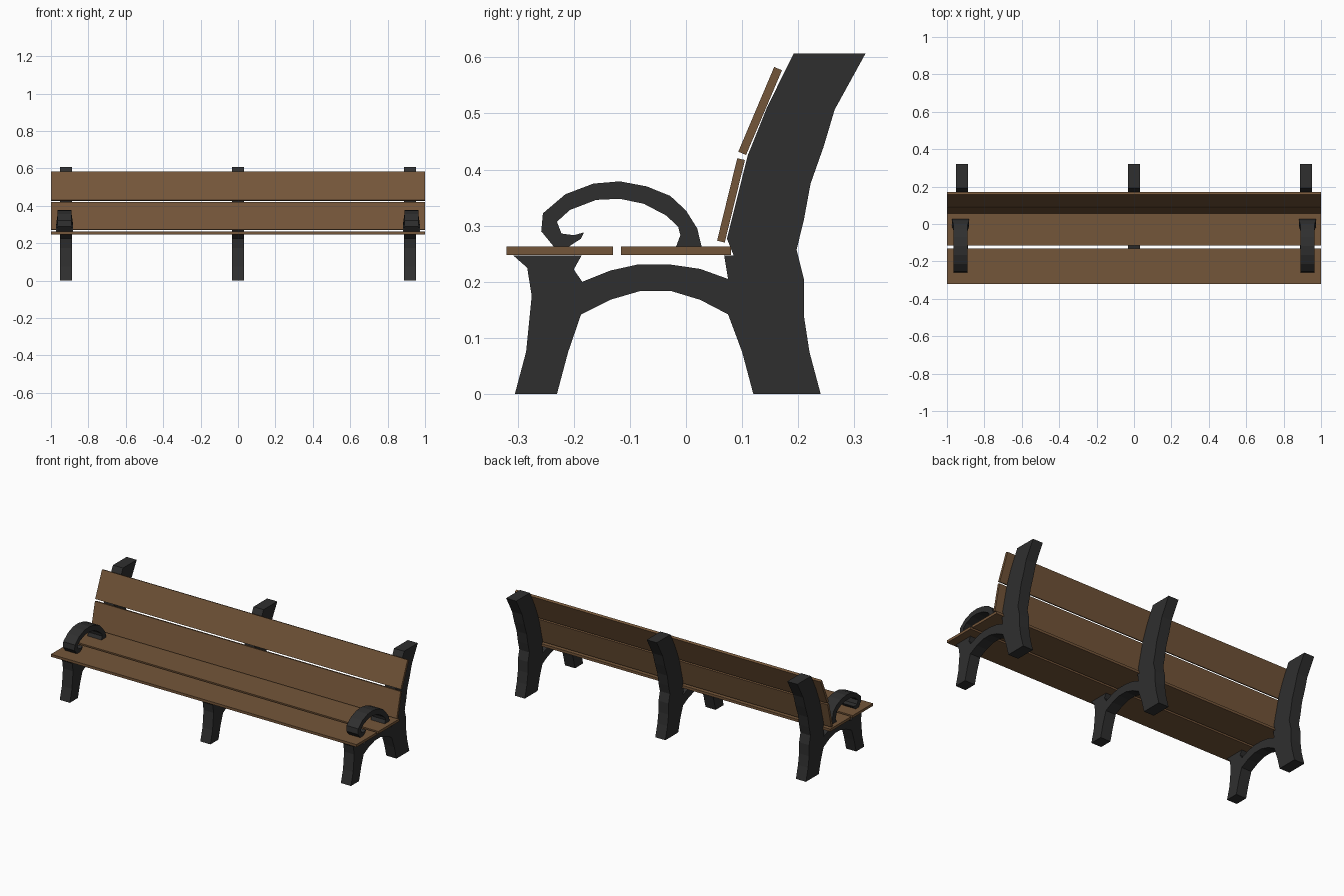
import bpy, bmesh
from mathutils import Vector

if "Cube" in bpy.data.objects:
    bpy.data.objects.remove(bpy.data.objects["Cube"], do_unlink=True)


def material(name, rgb):
    m = bpy.data.materials.new(name)
    m.use_nodes = True
    m.diffuse_color = (*rgb, 1)
    m.node_tree.nodes["Principled BSDF"].inputs["Base Color"].default_value = (*rgb, 1)
    return m


wood = material("brown wood", (0.175, 0.092, 0.041))
iron = material("dark iron", (0.028, 0.028, 0.028))


def extrude_profile(name, profile, x, width, mat):
    """Extrude a side outline (y, z) along x, centred on x."""
    bm = bmesh.new()
    face = bm.faces.new([bm.verts.new((x - width / 2, y, z)) for y, z in profile])
    new = bmesh.ops.extrude_face_region(bm, geom=[face])["geom"]
    verts = [v for v in new if isinstance(v, bmesh.types.BMVert)]
    bmesh.ops.translate(bm, verts=verts, vec=(width, 0, 0))
    bmesh.ops.recalc_face_normals(bm, faces=bm.faces)
    mesh = bpy.data.meshes.new(name)
    bm.to_mesh(mesh)
    bm.free()
    mesh.materials.append(mat)
    obj = bpy.data.objects.new(name, mesh)
    bpy.context.collection.objects.link(obj)
    return obj


def slat(name, start, end, thickness):
    """Full-length board whose section runs from start to end."""
    a, b = Vector(start), Vector(end)
    d = (b - a).normalized()
    n = Vector((-d.y, d.x)) * thickness
    extrude_profile(name, [a, b, b + n, a + n], 0, 2, wood)


# Frame outline: front leg, arch, rear leg, back post, seat rests
frame = [
    (-.305, 0), (-.23, 0), (-.21, .075), (-.187, .142), (-.135, .168), (-.08, .184),
    (-.028, .184), (.025, .168), (.075, .142), (.1, .075), (.12, 0), (.24, 0),
    (.22, .075), (.21, .14), (.21, .205), (.197, .257), (.21, .31), (.222, .375),
    (.245, .44), (.265, .507), (.32, .607), (.192, .607), (.145, .512), (.11, .425),
    (.073, .277), (.085, .247), (.068, .247), (.075, .205), (.025, .223), (-.03, .231),
    (-.085, .231), (-.135, .22), (-.185, .2), (-.2, .222), (-.186, .247),
    (-.308, .247), (-.283, .225), (-.275, .175), (-.285, .075)]
for side, x in (("right", -.92), ("middle", 0), ("left", .92)):
    extrude_profile(side + "_frame", frame, x, .066, iron)

# Curled armrests, slightly flared at the rear foot
arm = [
    (.028, .262), (.02, .295), (0, .327), (-.028, .353), (-.07, .37), (-.118, .379),
    (-.165, .375), (-.215, .356), (-.255, .322), (-.258, .29), (-.235, .262),
    (-.21, .262), (-.187, .277), (-.182, .288), (-.2, .283), (-.222, .286),
    (-.23, .307), (-.207, .328), (-.16, .346), (-.118, .348), (-.075, .339),
    (-.035, .318), (-.014, .298), (-.01, .283), (-.018, .262)]
for side, x in (("right", -.927), ("left", .927)):
    obj = extrude_profile(side + "_armrest", arm, x, .076, iron)
    for v in obj.data.vertices:
        if v.co.y > -.05 and v.co.z < .3:
            v.co.x = x + (v.co.x - x) * 1.2

# Wooden boards
slat("front_seat_slat", (-.32, .248), (-.13, .248), .015)
slat("rear_seat_slat", (-.116, .248), (.08, .248), .015)
slat("lower_back_slat", (.069, .27), (.105, .417), .014)
slat("upper_back_slat", (.107, .426), (.171, .577), .015)
